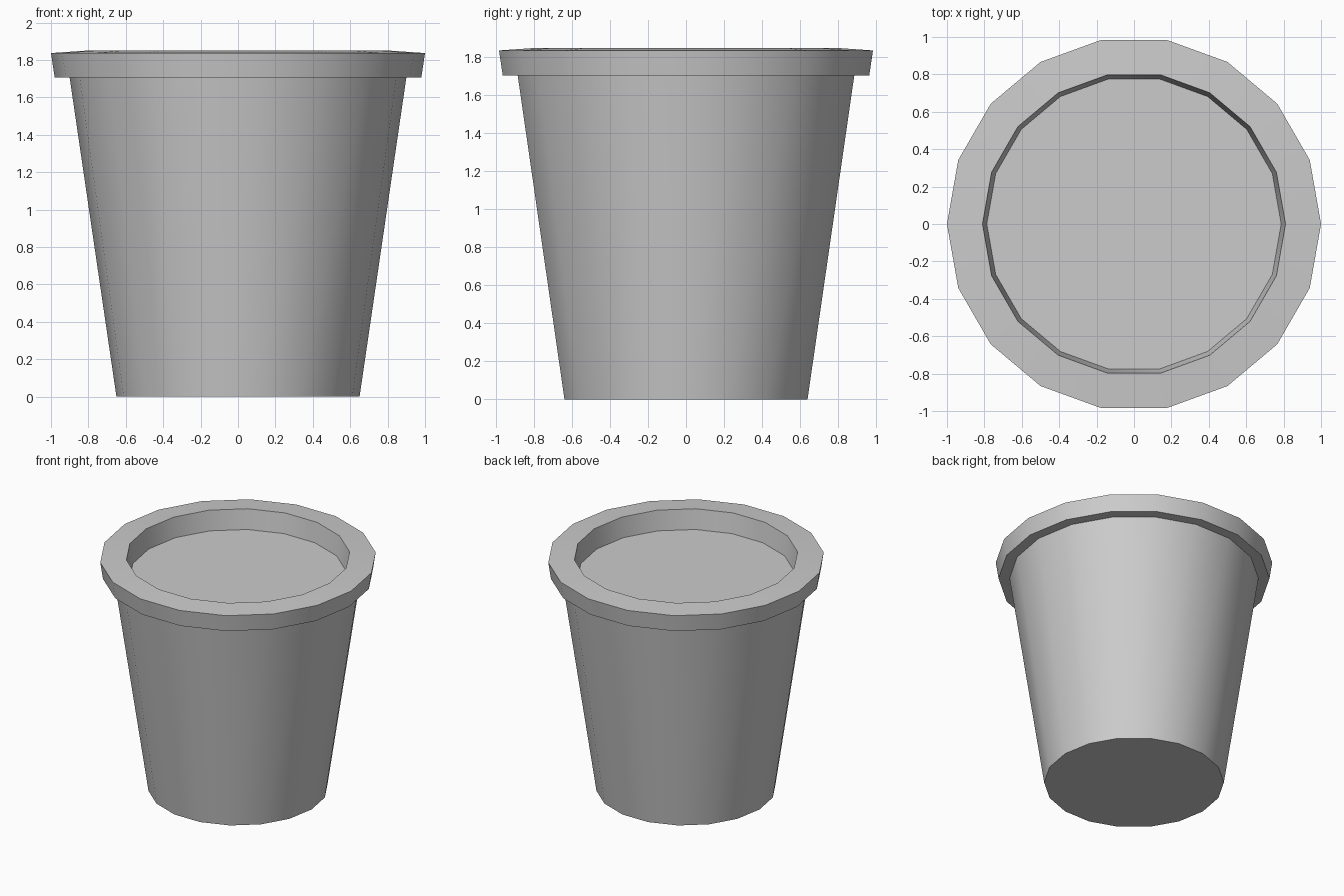
import bpy, bmesh, math

if "Cube" in bpy.data.objects:
    bpy.data.objects.remove(bpy.data.objects["Cube"])

SIDES = 18


def lathe(name, profile):
    """Revolve (radius, z) points around z; cap both ends."""
    bm = bmesh.new()
    rings = []
    for r, z in profile:
        rings.append([bm.verts.new((r * math.cos(2 * math.pi * i / SIDES),
                                    r * math.sin(2 * math.pi * i / SIDES), z))
                      for i in range(SIDES)])
    for low, high in zip(rings, rings[1:]):
        for i in range(SIDES):
            j = (i + 1) % SIDES
            bm.faces.new((low[i], low[j], high[j], high[i]))
    bm.faces.new(rings[0][::-1])
    bm.faces.new(rings[-1])
    bmesh.ops.recalc_face_normals(bm, faces=bm.faces)
    mesh = bpy.data.meshes.new(name)
    bm.to_mesh(mesh)
    bm.free()
    obj = bpy.data.objects.new(name, mesh)
    bpy.context.collection.objects.link(obj)
    bpy.ops.object.select_all(action='DESELECT')
    obj.select_set(True)
    bpy.context.view_layer.objects.active = obj
    bpy.ops.object.shade_smooth_by_angle(angle=math.radians(30))
    return obj


# Tapered body, overhanging rim, inner wall and soil surface in one profile
lathe("flower_pot", [
    (0.65, 0.0), (0.90, 1.705),      # body wall
    (0.98, 1.705), (1.0, 1.837),     # rim band
    (0.81, 1.85), (0.787, 1.695),    # rim top, inner wall to soil
])
